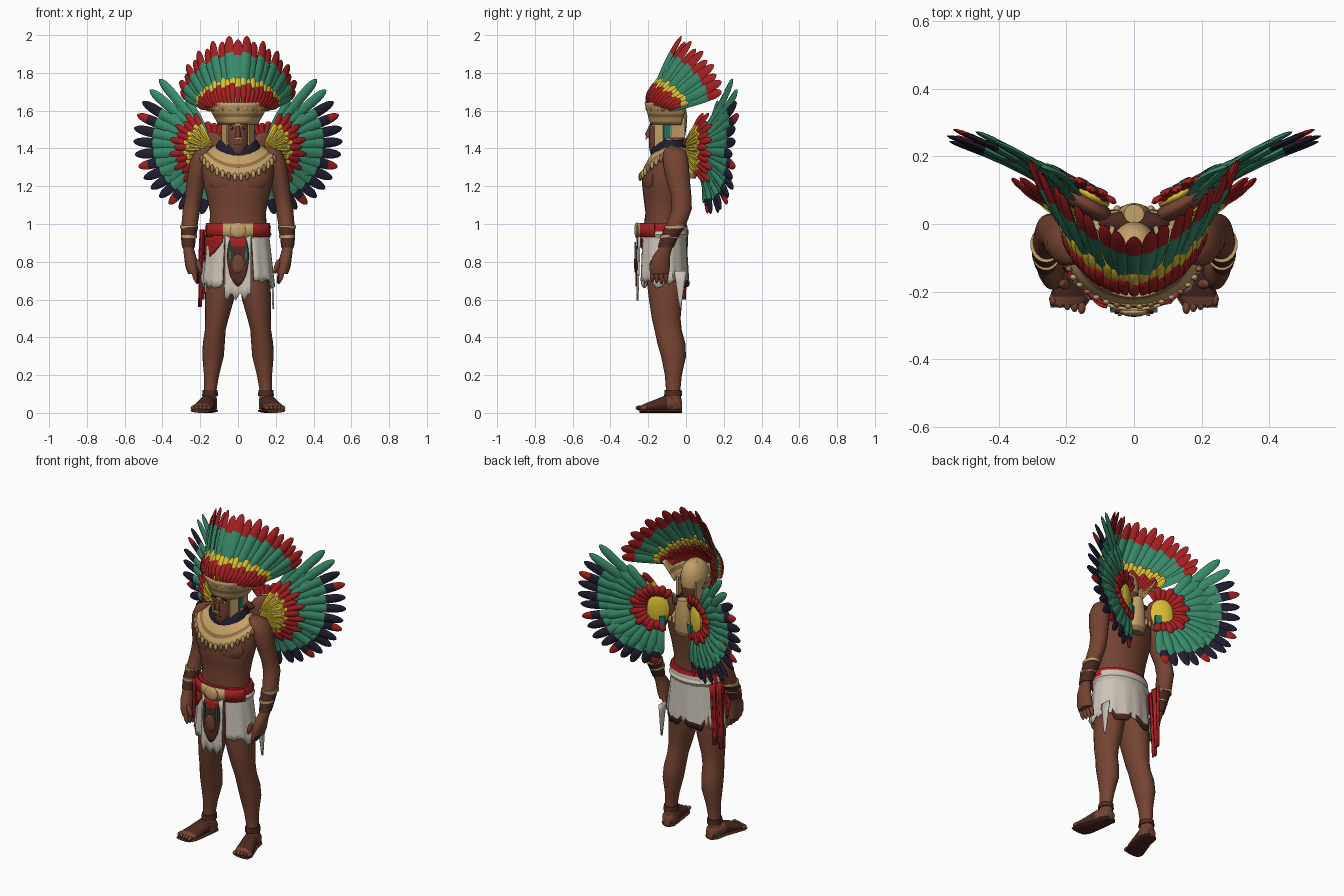
import bpy, bmesh, random
from math import sin, cos, pi, radians
from mathutils import Vector as V, Matrix
random.seed(4)
if "Cube" in bpy.data.objects:
    bpy.data.objects.remove(bpy.data.objects["Cube"])
COLOURS = dict(skin=(.18, .058, .031), leather=(.075, .023, .015), gold=(.56, .36, .14), red=(.38, .014, .015), green=(.04, .26, .145),
               navy=(.014, .013, .03), yellow=(.7, .52, .035), cloth=(.6, .55, .47), teal=(.017, .17, .14), bronze=(.3, .16, .06))
MATS, KEYS, ALL = {}, list(COLOURS), " ".join(COLOURS)
for key, rgb in COLOURS.items():
    m = MATS[key] = bpy.data.materials.new(key)
    m.use_nodes = True
    m.diffuse_color = m.node_tree.nodes["Principled BSDF"].inputs["Base Color"].default_value = (*rgb, 1)

def finish(bm, name, mats, rule=None, thick=0):
    """Turn a bmesh into a smooth-shaded object; rule picks a material name per face."""
    mats, me = mats.split(), bpy.data.meshes.new(name)
    for f in bm.faces if rule else ():
        f.material_index = mats.index(rule(f.calc_center_median()))
    bmesh.ops.recalc_face_normals(bm, faces=bm.faces)
    bm.to_mesh(me)
    bm.free()
    for k in mats:
        me.materials.append(MATS[k])
    me.shade_smooth()
    me.set_sharp_from_angle(angle=radians(45))
    ob = bpy.data.objects.new(name, me)
    bpy.context.collection.objects.link(ob)
    if thick:
        ob.modifiers.new("Thickness", "SOLIDIFY").thickness = thick

def loft(name, rings, mats, rule=None, s=1, flat=True, n=24):
    """Skin elliptical rings (x, y, z, a, b); flat rings lie in xy, otherwise in xz."""
    bm, loops = bmesh.new(), []
    for x, y, z, a, b in rings:
        pts = [(a * cos(2 * pi * i / n), b * sin(2 * pi * i / n)) for i in range(n)]
        loops.append([bm.verts.new((s * x + p, y + q, z) if flat else (s * x + p, y, z + q)) for p, q in pts])
    for lo, hi in zip(loops, loops[1:]):
        for i in range(n):
            bm.faces.new((lo[i], lo[i - 1], hi[i - 1], hi[i]))
    bm.faces.new(loops[0])
    bm.faces.new(loops[-1])
    finish(bm, name, mats, rule)

def sheet(name, fn, nu, nv, mats, rule=None, thick=.01):
    """Grid surface fn(u, v) given thickness."""
    bm = bmesh.new()
    g = [[bm.verts.new(fn(i / nu, j / nv)) for j in range(nv + 1)] for i in range(nu + 1)]
    for i in range(nu):
        for j in range(nv):
            bm.faces.new((g[i][j], g[i + 1][j], g[i + 1][j + 1], g[i][j + 1]))
    bmesh.ops.remove_doubles(bm, verts=bm.verts, dist=.0005)
    finish(bm, name, mats, rule, thick)

def solid(name, c, r, mat, yaw=0, tilt=0, cube=False):
    """Ellipsoid or box with half sizes r."""
    bm = bmesh.new()
    mx = Matrix.Translation(c) @ Matrix.Rotation(yaw, 4, "Z") @ Matrix.Rotation(tilt, 4, "Y") @ Matrix.Diagonal((*r, 1))
    if cube:
        bmesh.ops.create_cube(bm, size=2, matrix=mx)
    else:
        bmesh.ops.create_uvsphere(bm, u_segments=14, v_segments=9, radius=1, matrix=mx)
    finish(bm, name, mat)

def box(*args, yaw=0):
    solid(*args, yaw=yaw, cube=True)

LEAF = [(0, .35), (.2, .65), (.4, .85), (.58, .97), (.74, 1), (.86, .95), (.93, .78), (.975, .5), (1, .15)]
def feather(bm, base, tip, normal, half, bands, bow=.02):
    """Ridged leaf-shaped blade; bands is a list of (end fraction, colour)."""
    axis, prev = tip - base, None
    side = axis.cross(V(normal)).normalized()
    nrm = side.cross(axis).normalized()
    for t, w in LEAF:
        c = base + axis * t + nrm * bow * 4 * t * (1 - t)
        ring = [bm.verts.new(c + side * half * w * a + nrm * .011 * w * b)
                for a, b in ((1, 0), (.45, .85), (-.45, .85), (-1, 0), (-.45, -.85), (.45, -.85))]
        for i in range(6 if prev else 0):
            key = next(k for end, k in bands if (t + t0) / 2 <= end)
            bm.faces.new((prev[i - 1], prev[i], ring[i], ring[i - 1])).material_index = KEYS.index(key)
        prev, t0 = ring, t

# Torso, neck and head with gold cap
SIDES = ((1, "left"), (-1, "right"))
loft("torso", [(0, -.115, .84, .13, .1), (0, -.12, .92, .155, .11), (0, -.12, .98, .152, .105), (0, -.115, 1.06, .148, .1),
               (0, -.115, 1.14, .164, .11), (0, -.114, 1.22, .185, .12), (0, -.105, 1.3, .192, .118), (0, -.085, 1.36, .185, .1),
               (0, -.07, 1.4, .13, .08), (0, -.07, 1.43, .068, .066), (0, -.08, 1.5, .055, .06)], "skin")
loft("head", [(0, -.14, 1.355, .02, .03), (0, -.128, 1.37, .045, .06), (0, -.11, 1.41, .063, .087), (0, -.1, 1.46, .07, .095),
              (0, -.095, 1.52, .074, .098), (0, -.09, 1.57, .075, .097), (0, -.085, 1.63, .06, .078), (0, -.08, 1.66, .03, .04)],
     "skin gold", lambda c: "gold" if c.z > 1.54 else "skin")
loft("nose", [(0, -.185, 1.525, .008, .008), (0, -.202, 1.475, .013, .016), (0, -.195, 1.455, .014, .012)], "skin", n=10)
box("nose_ornament", (0, -.211, 1.453), (.02, .004, .006), "gold")
box("mouth", (0, -.19, 1.42), (.02, .007, .004), "leather")
for s, side in SIDES:
    solid(side + "_eye", (s * .03, -.182, 1.507), (.014, .008, .007), "cloth")
    solid(side + "_pupil", (s * .03, -.189, 1.507), (.006, .003, .006), "navy")
    box(side + "_brow", (s * .032, -.185, 1.526), (.018, .007, .004), "leather")
    box(side + "_cheek_guard", (s * .068, -.14, 1.48), (.007, .026, .075), "gold", yaw=-s * .5)
    box(side + "_ear_strip", (s * .082, -.095, 1.5), (.006, .022, .05), "teal")
    box(side + "_neck_guard", (s * .073, -.045, 1.51), (.007, .04, .055), "gold", yaw=s * .25)
    solid(side + "_ear_disc", (s * .086, -.09, 1.435), (.012, .022, .022), "bronze")

# Headdress band, opening at the back
def band(u, v):
    a, r = radians(-110 + 220 * u), .095 + .065 * v
    return r * sin(a), -.065 + .015 * v - (.115 + .045 * v) * cos(a), 1.53 + .115 * v
sheet("headdress_band", band, 32, 6, "gold bronze", lambda c: "bronze" if 1.57 < c.z < 1.585 else "gold")
for i in range(11):
    solid("band_stud", band(.14 + .072 * i, .75), (.017, .012, .02), "bronze" if i % 2 else "gold", radians(15 * i - 75))

# Headdress plumes: long green blades, then short yellow and red rows on both faces
def crown_tip(a):
    return V((.315 * sin(a), -.03 + .235 * abs(sin(a)) ** 1.5, 1.66 + .335 * cos(a)))

def crown_plume(deg, frac, half, lift, bands):
    a = radians(deg)
    base, tip = V((.15 * sin(a), -.05 - .14 * cos(a), 1.6 + .03 * cos(a))), crown_tip(a)
    n = (tip - base).cross(crown_tip(a + .02) - crown_tip(a - .02)).normalized()
    n *= -1 if n.y > 0 else 1
    feather(bm, base + n * lift, base.lerp(tip, frac) + n * lift, n, half, bands, .012)

bm = bmesh.new()
for i in range(21):
    crown_plume(-82 + 8.2 * i, .95 + .05 * (i % 2), .027, .008 * (i % 2), [(.76, "green"), (1, "red")])
for i in range(25):
    for way in (1, -1):
        crown_plume(-78 + 6.5 * i, .39 + .03 * (i % 2), .018, way * .012, [(1, "yellow")])
        crown_plume(-78 + 6.5 * i, .25 + .03 * (i % 3), .018, way * .022, [(1, "red")])
finish(bm, "headdress_plumes", ALL)

# Wings: long blades, short blades behind, red and yellow coverts in front, red fringe at the back
def wing_point(s, deg, r, lift):
    x, z = .13 + r * cos(radians(deg)), 1.4 + r * sin(radians(deg))
    return V((s * x, .03 + .5 * (x - .13) + .2 * abs(z - 1.4) + lift, z))

def wing_row(bm, s, count, first, step, r0, r1, lift0, lift1, half, bands, stagger=0, bow=.02):
    for i in range(count):
        deg = first - step * i
        feather(bm, wing_point(s, deg, r0, lift0), wing_point(s, deg, r1 + stagger * (i % 2), lift1 + .006 * (i % 2)),
                (-.5 * s, 1, 0), half, bands, bow)

for s, side in SIDES:
    bm = bmesh.new()
    for i in range(16):
        tips = [(1, "green")] if i < 2 else [(.74, "green"), (.87, "navy"), (1, "red" if i % 4 == 3 else "navy")]
        wing_row(bm, s, 1, 52 - 9.4 * i, 0, .05, .465 - .008 * i, 0, .012 * (i % 2), .027, tips)
    wing_row(bm, s, 15, 60, 11, .05, .29, .02, .016, .025, [(1, "green")])
    wing_row(bm, s, 13, 62, 10, .03, .21, -.025, -.025, .018, [(.5, "yellow"), (1, "red")], .025, -.012)
    wing_row(bm, s, 13, 57, 10, .02, .15, -.04, -.038, .011, [(1, "yellow")], 0, -.01)
    wing_row(bm, s, 16, 120, 15, .06, .135, .045, .045, .02, [(1, "red")], .012, .01)
    finish(bm, side + "_wing", ALL)
    # Padded harness at the wing root
    solid(side + "_harness_pad", (s * .14, .058, 1.385), (.09, .034, .105), "skin", s * .55)
    solid(side + "_harness_panel", (s * .13, .085, 1.385), (.066, .024, .1), "yellow", s * .5)
    box(side + "_panel_inlay", (s * .1, .088, 1.33), (.018, .016, .024), "teal", yaw=s * .5)
solid("shoulder_roll", (0, .005, 1.425), (.11, .035, .03), "leather")
loft("back_plate", [(0, .03, 1.24, .045, .022), (0, .032, 1.27, .052, .028), (0, .032, 1.4, .045, .03), (0, .03, 1.46, .03, .028)], "gold bronze",
     lambda c: "bronze" if c.z < 1.26 else "gold")

# Broad collar with fringe and a standing navy neckband
def collar(u, v):
    a, front, back = 2 * pi * u, max(0, -sin(2 * pi * u)), max(0, sin(2 * pi * u))
    z0, z1 = 1.43 - .02 * front, 1.375 - .12 * front ** 1.5 - .05 * back
    return (.068 + .135 * v) * cos(a), -.08 + (.068 + (.095 - .035 * back) * v) * sin(a), z0 + (z1 - z0) * (.55 * v + .45 * v * v)
sheet("collar", collar, 48, 10, "gold bronze",
      lambda c: "bronze" if .62 < (c.x / .203) ** 2 + ((c.y + .08) / .165) ** 2 < .72 else "gold", .014)
loft("neckband", [(0, -.085, 1.35, .125, .105), (0, -.082, 1.405, .122, .1), (0, -.078, 1.445, .1, .08), (0, -.078, 1.43, .07, .06)], "navy")
for i in range(38):
    solid("collar_tassel", V(collar(i / 38, 1)) - V((0, 0, .006)), (.011, .01, .022), "bronze" if i % 3 == 0 else "gold")

for s, side in SIDES:
    # Chest, arm and bracer
    solid(side + "_pectoral", (s * .08, -.198, 1.235), (.085, .025, .065), "skin", s * .3)
    loft(side + "_arm", [(.155, -.07, 1.41, .02, .03), (.18, -.06, 1.385, .05, .06), (.2, -.055, 1.33, .056, .068), (.218, -.045, 1.25, .05, .064),
                         (.234, -.025, 1.15, .045, .053), (.246, -.022, 1.08, .046, .053), (.256, -.05, 1, .043, .052), (.264, -.09, .92, .033, .04),
                         (.262, -.11, .87, .028, .036), (.254, -.13, .83, .032, .046), (.242, -.14, .77, .036, .054), (.236, -.14, .735, .028, .05)],
         "skin", s=s)
    loft(side + "_bracer", [(.257, -.06, .985, .046, .054), (.263, -.09, .925, .039, .046), (.262, -.108, .875, .034, .042)], "leather", s=s)
    for z, y, r in ((.985, -.06, .047), (.935, -.088, .042)):
        loft(side + "_bracelet", [(.26, y, z - .008, r, r + .007), (.26, y, z + .008, r, r + .007)], "gold", s=s)
    for i in range(4):
        solid(side + "_finger", (s * (.23 - .003 * i), -.178 + .024 * i, .722 + .004 * abs(i - 2)), (.013, .013, .042), "skin", 0, s * .25)
    solid(side + "_thumb", (s * .205, -.178, .775), (.014, .016, .04), "skin", 0, s * .3)
    # Leg and sandal
    loft(side + "_leg", [(.08, -.11, .88, .07, .09), (.088, -.11, .7, .083, .098), (.098, -.108, .6, .077, .088), (.112, -.105, .5, .062, .076),
                         (.12, -.095, .44, .055, .072), (.128, -.078, .37, .058, .074), (.132, -.066, .3, .057, .066), (.14, -.067, .2, .04, .045),
                         (.147, -.068, .12, .033, .038), (.15, -.068, .06, .038, .045), (.152, -.068, .02, .042, .045)], "skin", s=s)
    foot = [(.148, -.02, .035, .025, .025), (.15, -.04, .045, .04, .042), (.16, -.1, .05, .043, .046),
            (.175, -.16, .038, .05, .034), (.19, -.215, .028, .055, .022), (.196, -.24, .025, .045, .014)]
    loft(side + "_foot", foot, "skin leather", lambda c: "leather" if -.19 < c.y < -.12 else "skin", s, False)
    loft(side + "_sole", [(x, y * 1.03, .011, a * 1.12, .011) for x, y, z, a, b in foot], "leather", s=s, flat=False)
    for i in range(5):
        solid(side + "_toe", (s * (.155 + .021 * i), -.247 + .006 * i, .026), (.012, .02, .013), "skin")
    loft(side + "_anklet", [(.148, -.068, .09, .042, .048), (.148, -.068, .12, .04, .045)], "leather", s=s)

# Wrapped kilt, split at the front, with a ragged hem
hem = [random.uniform(-.03, .025) for _ in range(41)]
def kilt(u, v):
    a, fold = radians(-64 + 308 * u), .006 * sin(u * 75) * v
    return (.163 + .03 * v + fold) * cos(a), -.12 + (.122 + .012 * v + fold) * sin(a), .96 - (.28 + hem[round(u * 40)]) * v
sheet("kilt", kilt, 40, 8, "cloth leather", lambda c: "leather" if c.z < .705 and c.y > -.03 else "cloth")
sheet("left_kilt_tail", lambda u, v: (.186 + .006 * v, -.03 + .06 * (u - .5) * (1.1 - v), .75 - .2 * v), 3, 4, "cloth")
loft("waist_roll", [(0, -.12, .92, .165, .122), (0, -.12, .945, .178, .134), (0, -.12, .97, .165, .122)], "cloth")

# Belt, buckle and front apron
loft("belt", [(0, -.12, .955, .17, .126), (0, -.12, .985, .174, .128), (0, -.12, 1.005, .166, .12)], "red cloth",
     lambda c: "red" if c.z > .98 or c.y < -.08 else "cloth")
sheet("belt_front", lambda u, v: (.182 * sin(2.4 * (u - .5)), -.12 - .137 * cos(2.4 * (u - .5)), .93 + .075 * v), 16, 2, "red gold",
      lambda c: "gold" if abs(c.x) < .09 else "red")
solid("buckle", (0, -.26, .967), (.045, .014, .042), "gold")
sheet("front_panel", lambda u, v: (.14 * (u - .5), -.25 - .012 * v, .94 - v * (.325 + .02 * sin(u * 19))), 14, 6, "cloth")
sheet("apron", lambda u, v: ((.085 + .03 * sin(pi * v)) * (u - .5), -.262 - .006 * v, .93 - v * (.2 + .06 * sin(pi * u))), 10, 10,
      "leather red", lambda c: "red" if c.z > .89 else "leather", .008)
solid("apron_medallion", (0, -.268, .79), (.03, .007, .05), "skin")
for s, side in SIDES:
    box(side + "_apron_trim", (s * .042, -.268, .86), (.005, .004, .045), "teal")

# Red drape and sash on the right hip
sheet("hip_drape", lambda u, v: (-.08 - .1 * u, -.25 + .13 * u * u, .94 - v * (.03 + .12 * u)), 8, 4, "red")
for y, z0, x in ((-.06, .56, -.195), (-.02, .6, -.18), (-.13, .72, -.198)):
    sheet("sash", lambda u, v: (x - .012 * v + .005 * sin(9 * u), y + .06 * (u - .5) * (1 - .5 * v), .97 + (z0 - .97) * v), 6, 6, "red")
